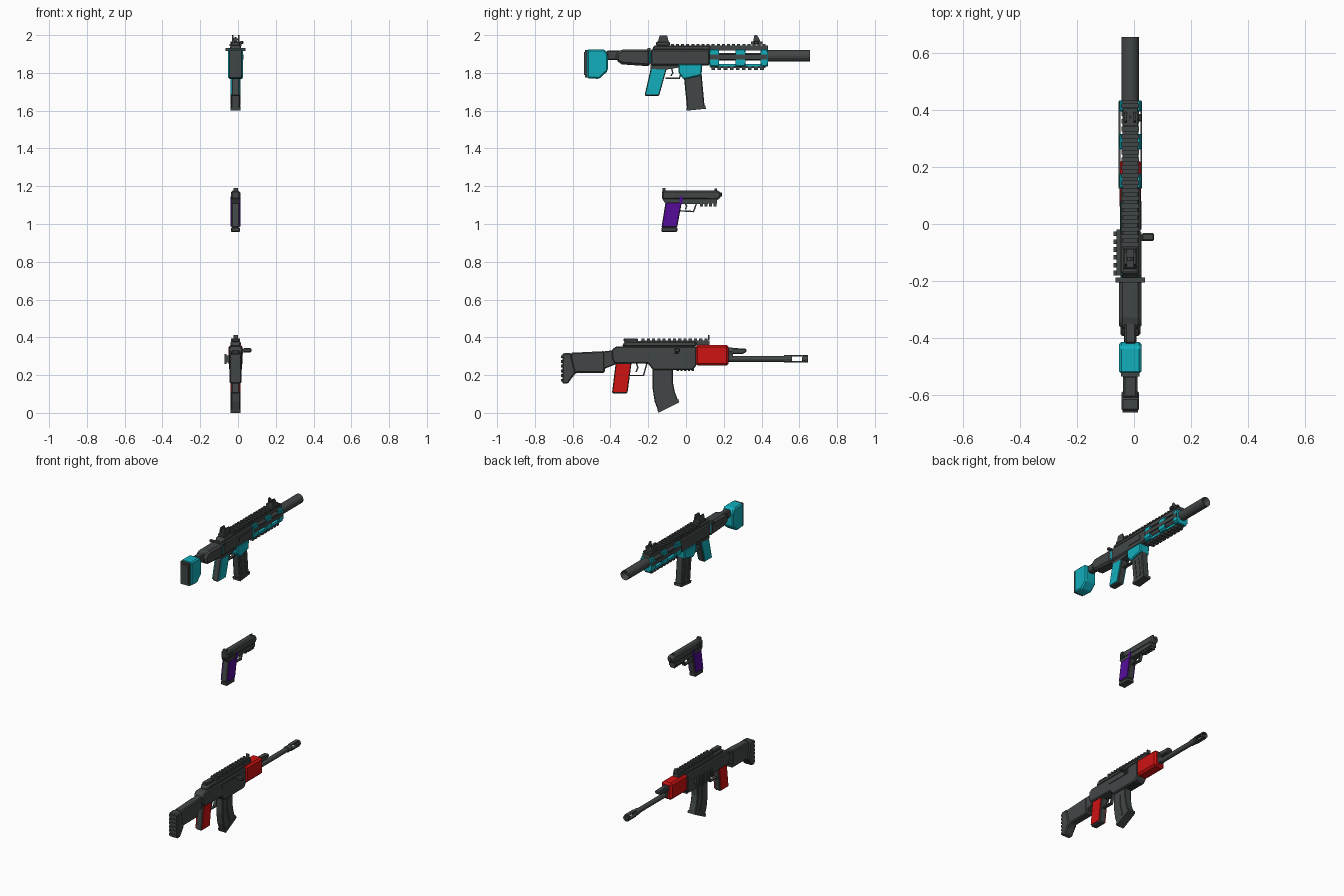
import bpy, bmesh, math
from mathutils import Matrix, Vector

if "Cube" in bpy.data.objects:
    bpy.data.objects.remove(bpy.data.objects["Cube"], do_unlink=True)

CX = -0.013  # shared centre plane


def material(name, rgb):
    m = bpy.data.materials.new(name)
    m.use_nodes = True
    m.diffuse_color = (*rgb, 1)
    m.node_tree.nodes["Principled BSDF"].inputs["Base Color"].default_value = (*rgb, 1)
    return m


DARK = material("dark_grey", (0.055, 0.062, 0.062))
TEAL = material("teal", (0.006, 0.42, 0.5))
RED = material("red", (0.62, 0.006, 0.006))
PURPLE = material("purple", (0.09, 0.004, 0.32))


def finish(name, bm, mat, bevel=0):
    bmesh.ops.recalc_face_normals(bm, faces=bm.faces)
    me = bpy.data.meshes.new(name)
    bm.to_mesh(me)
    bm.free()
    me.materials.append(mat)
    ob = bpy.data.objects.new(name, me)
    bpy.context.collection.objects.link(ob)
    if bevel:
        mod = ob.modifiers.new("chamfer", "BEVEL")
        mod.width, mod.segments = bevel, 1
    return ob


def add_prism(bm, pts, x0, x1):
    a = [bm.verts.new((CX + x0, y, z)) for y, z in pts]
    b = [bm.verts.new((CX + x1, y, z)) for y, z in pts]
    bm.faces.new(a)
    bm.faces.new(b)
    for i in range(len(pts)):
        j = (i + 1) % len(pts)
        bm.faces.new((a[i], a[j], b[j], b[i]))


def rect(y0, y1, z0, z1):
    return [(y0, z0), (y1, z0), (y1, z1), (y0, z1)]


def prism(name, pts, hw, mat=DARK, bevel=0, x=0):
    bm = bmesh.new()
    add_prism(bm, pts, x - hw, x + hw)
    return finish(name, bm, mat, bevel)


def box(name, y0, y1, z0, z1, hw, mat=DARK, bevel=0, x=0):
    return prism(name, rect(y0, y1, z0, z1), hw, mat, bevel, x)


def tube(name, y0, y1, z, r, mat=DARK, bore=0, sides=16, x=0):
    """Cylinder along y, with an optional blind bore at its muzzle end."""
    bm = bmesh.new()
    rot = Matrix.Translation((CX + x, (y0 + y1) / 2, z)) @ Matrix.Rotation(-math.pi / 2, 4, "X")
    bmesh.ops.create_cone(bm, cap_ends=True, segments=sides, radius1=r, radius2=r,
                          depth=y1 - y0, matrix=rot)
    if bore:
        bm.normal_update()
        tip = [f for f in bm.faces if f.normal.y > 0.9]
        bmesh.ops.inset_region(bm, faces=tip, thickness=r - bore)
        bmesh.ops.translate(bm, verts=tip[0].verts, vec=(0, -0.03, 0))
    return finish(name, bm, mat)


def rail(name, y0, y1, z0, z1, hw, count, x=0):
    """Row of separate rail teeth."""
    bm = bmesh.new()
    step = (y1 - y0) / count
    for i in range(count):
        a = y0 + i * step
        add_prism(bm, rect(a, a + step * 0.6, z0, z1), x - hw, x + hw)
    return finish(name, bm, DARK)


def strap(name, pts, hw=0.01, t=0.007):
    """Bent bar following a path in the side plane."""
    bm = bmesh.new()
    for p, q in zip(pts, pts[1:]):
        p, q = Vector(p), Vector(q)
        d = (q - p).normalized() * t / 2
        n = Vector((-d.y, d.x))
        add_prism(bm, [p - d - n, q + d - n, q + d + n, p - d + n], -hw, hw)
    return finish(name, bm, DARK)


def grip(name, pts, hw, mat):
    """Dark core with coloured panels on both sides."""
    prism(name + "_core", pts, hw, DARK, 0.006)
    c = sum((Vector(p) for p in pts), Vector((0, 0))) / len(pts)
    panel = [c + (Vector(p) - c) * 0.9 for p in pts]
    for side, s in (("left", 1), ("right", -1)):
        prism(f"{name}_panel_{side}", panel, 0.003, mat, 0, s * (hw + 0.001))


# --- Upper rifle: stock ---
prism("upper_butt", [(-.525, 1.925), (-.43, 1.925), (-.414, 1.9), (-.414, 1.81),
                     (-.46, 1.768), (-.525, 1.772)], .039, TEAL, .008)
box("upper_butt_pad", -.535, -.52, 1.775, 1.922, .032)
rail("upper_pad_ridges", -.539, -.528, 1.79, 1.91, .026, 1)
box("upper_stock_arm", -.42, -.33, 1.868, 1.918, .02, DARK, .006)
prism("upper_cheek_block", [(-.37, 1.905), (-.34, 1.925), (-.19, 1.925), (-.19, 1.835),
                            (-.34, 1.845), (-.37, 1.865)], .039, DARK, .012)
box("upper_joint_band", -.197, -.184, 1.85, 1.915, .037, TEAL, .006)

# Receiver, magazine well and magazine
box("upper_receiver", -.187, .127, 1.84, 1.925, .035, DARK, .008)
prism("upper_receiver_top", [(-.18, 1.92), (-.17, 1.945), (.13, 1.945), (.13, 1.92)], .03, DARK, .006)
prism("upper_lower_body", [(-.187, 1.845), (-.187, 1.82), (-.1, 1.818), (-.03, 1.83), (-.03, 1.845)], .026)
box("upper_ejection_cover", -.02, .08, 1.87, 1.9, .004, DARK, 0, .035)
box("upper_charging_handle", -.205, -.188, 1.917, 1.931, .052)
prism("upper_magazine_well", [(-.04, 1.848), (.087, 1.848), (.082, 1.787), (-.012, 1.765),
                              (-.04, 1.8)], .036, TEAL, .006)
prism("upper_magazine", [(-.012, 1.79), (.082, 1.8), (.099, 1.615), (.006, 1.605)], .024, DARK, .005)
prism("upper_magazine_foot", [(.002, 1.617), (.104, 1.627), (.105, 1.61), (.003, 1.6)], .027)
for s in (-1, 1):
    for k in (0, .035):
        prism("upper_magazine_rib", [(.012 + k, 1.76), (.024 + k, 1.76), (.04 + k, 1.63),
                                     (.028 + k, 1.63)], .003, DARK, 0, s * .024)
grip("upper_grip", [(-.185, 1.83), (-.1, 1.83), (-.143, 1.677), (-.22, 1.677)], .022, TEAL)
strap("upper_trigger_guard", [(-.105, 1.772), (-.035, 1.772), (-.025, 1.8)])
strap("upper_trigger", [(-.075, 1.82), (-.07, 1.8), (-.078, 1.787)], .005)

# Open handguard around the barrel
tube("upper_barrel", .12, .44, 1.885, .019)
for y0, y1 in ((.125, .175), (.262, .315), (.395, .433)):
    for s in (-1, 1):
        box("handguard_side", y0, y1, 1.85, 1.91, .004, TEAL, 0, s * .036)
        prism("handguard_shoulder", rect(y0, y1, 1.905, 1.925), .009, TEAL, .004, s * .028)
        prism("handguard_lower_corner", rect(y0, y1, 1.835, 1.855), .009, TEAL, .004, s * .028)
for s in (-1, 1):
    box("handguard_strip", .125, .43, 1.872, 1.898, .003, DARK, 0, s * .038)
for y0, y1 in ((.125, .165), (.41, .433)):
    box("handguard_collar", y0, y1, 1.845, 1.92, .034, TEAL)
box("handguard_floor", .125, .433, 1.833, 1.848, .028, TEAL)
box("handguard_spine", .125, .433, 1.918, 1.94, .027)
box("upper_rail_base", -.08, .433, 1.935, 1.945, .026)
rail("upper_top_rail", -.08, .433, 1.943, 1.954, .031, 19)
rail("upper_bottom_rail", .135, .425, 1.815, 1.834, .025, 9)
box("upper_bottom_rail_base", .13, .42, 1.826, 1.835, .02)
tube("suppressor", .43, .656, 1.89, .031, DARK, .012)

# Upper rifle sights
box("rear_sight_base", -.158, -.085, 1.943, 1.965, .024, DARK, .005)
for s in (-1, 1):
    prism("rear_sight_wing", [(-.15, 1.96), (-.09, 1.96), (-.1, 1.997), (-.14, 1.997)], .004, DARK, 0, s * .016)
tube("rear_sight_ring", -.13, -.115, 1.976, .013, DARK, 0, 8)
box("front_sight_base", .345, .405, 1.95, 1.966, .026)
for s in (-1, 1):
    prism("front_sight_wing", [(.355, 1.963), (.395, 1.963), (.385, 1.985), (.375, 2), (.362, 2)],
          .004, DARK, 0, s * .016)
box("front_sight_post", .37, .38, 1.96, 1.99, .003)
box("front_sight_knob", .36, .385, 1.952, 1.97, .007, DARK, .003, .034)

# --- Pistol ---
prism("pistol_slide", [(-.128, 1.13), (-.128, 1.178), (.165, 1.178), (.18, 1.172), (.187, 1.155),
                       (.18, 1.135), (.165, 1.128)], .023, DARK, .008)
prism("pistol_frame", [(-.125, 1.132), (.165, 1.132), (.165, 1.108), (-.02, 1.105), (-.1, 1.095)], .021)
rail("pistol_rail", .075, .17, 1.093, 1.11, .016, 4)
tube("pistol_muzzle", .17, .19, 1.156, .011, DARK, 0, 8)
box("pistol_rear_sight", -.125, -.108, 1.176, 1.19, .012)
box("pistol_front_sight", .15, .165, 1.176, 1.187, .004)
for s in (-1, 1):
    for k in range(4):
        box("pistol_slide_serration", -.115 + k * .013, -.109 + k * .013, 1.136, 1.166, .002, DARK, 0, s * .023)
    box("pistol_frame_panel", -.035, -.018, 1.108, 1.145, .002, PURPLE, 0, s * .0235)
grip("pistol_grip", [(-.108, 1.118), (-.022, 1.118), (-.047, .98), (-.13, .98)], .022, PURPLE)
box("pistol_magazine_foot", -.13, -.046, .958, .982, .024, DARK, .004)
strap("pistol_trigger_guard", [(-.04, 1.07), (.04, 1.066), (.055, 1.108)])
strap("pistol_trigger", [(-.005, 1.11), (.003, 1.095), (-.002, 1.08)], .005)

# --- Lower rifle: stock ---
prism("lower_stock", [(-.61, .318), (-.43, .327), (-.43, .212), (-.58, .212), (-.61, .18)], .025, DARK, .006)
prism("lower_butt", [(-.655, .315), (-.61, .318), (-.585, .213), (-.625, .155), (-.655, .155)], .031, DARK, .006)
for k in range(6):
    box("lower_butt_ridge", -.661, -.65, .165 + k * .025, .18 + k * .025, .027)
prism("lower_stock_neck", [(-.44, .325), (-.36, .335), (-.36, .262), (-.44, .23)], .022, DARK, .005)

# Receiver
prism("lower_receiver", [(-.392, .29), (-.392, .335), (-.37, .352), (.055, .352), (.055, .25), (.035, .227),
                         (-.175, .227), (-.2, .26), (-.38, .262)], .035, DARK, .006)
prism("lower_receiver_cover", [(-.34, .35), (-.325, .38), (.055, .38), (.055, .35)], .028, DARK, .008)
box("lower_rear_sight", -.33, -.255, .376, .394, .018, DARK, .004)
rail("lower_top_rail", -.235, .125, .378, .394, .024, 13)
box("lower_top_rail_base", -.24, .125, .358, .383, .02)
box("lower_ejection_cover", -.2, -.03, .308, .338, .004, DARK, 0, .035)
tube("lower_receiver_pin", -.06, -.04, .328, .016, DARK, 0, 8, .03)
box("lower_charging_handle", -.06, -.032, .32, .343, .022, DARK, .005, .062)
box("side_rail_base", -.18, -.02, .268, .305, .009, DARK, 0, -.04)
rail("side_rail", -.18, -.015, .26, .312, .006, 6, -.053)
rail("lower_bottom_rail", -.05, .05, .222, .25, .022, 5)

# Grip, trigger and curved magazine
grip("lower_grip", [(-.372, .268), (-.288, .268), (-.31, .103), (-.392, .103)], .022, RED)
strap("lower_trigger_guard", [(-.3, .198), (-.225, .198), (-.207, .262)])
strap("lower_trigger", [(-.262, .262), (-.255, .24), (-.263, .22)], .005)
prism("lower_magazine", [(-.177, .24), (-.07, .24), (-.07, .165), (-.06, .115), (-.04, .058),
                         (-.145, .005), (-.166, .06), (-.177, .13)], .024, DARK, .004)
prism("lower_magazine_foot", [(-.152, .018), (-.04, .073), (-.036, .056), (-.146, 0)], .027)
for s in (-1, 1):
    prism("lower_magazine_rib", [(-.13, .215), (-.115, .215), (-.113, .13), (-.092, .06), (-.106, .053),
                                 (-.128, .13)], .003, DARK, 0, s * .024)

# Handguard, gas tube, barrel and slotted muzzle
box("lower_handguard", .05, .226, .25, .36, .038, RED, .012)
strap("lower_front_sight", [(.12, .39), (.12, .408)], .012)
prism("gas_block", [(.22, .312), (.3, .312), (.32, .322), (.32, .34), (.22, .345)], .017, DARK, .005)
tube("gas_tube", .1, .245, .325, .022, DARK, 0, 8)
tube("lower_barrel", .2, .53, .286, .016, DARK, 0, 12)
box("barrel_bracket", .225, .25, .275, .335, .014)
tube("muzzle_base", .52, .56, .286, .02, DARK, 0, 12)
for s in (-1, 1):
    box("muzzle_prong", .555, .64, .286 + s * .016 - .004, .286 + s * .016 + .004, .012)
tube("muzzle_ring", .63, .645, .286, .02, DARK, .01, 12)
